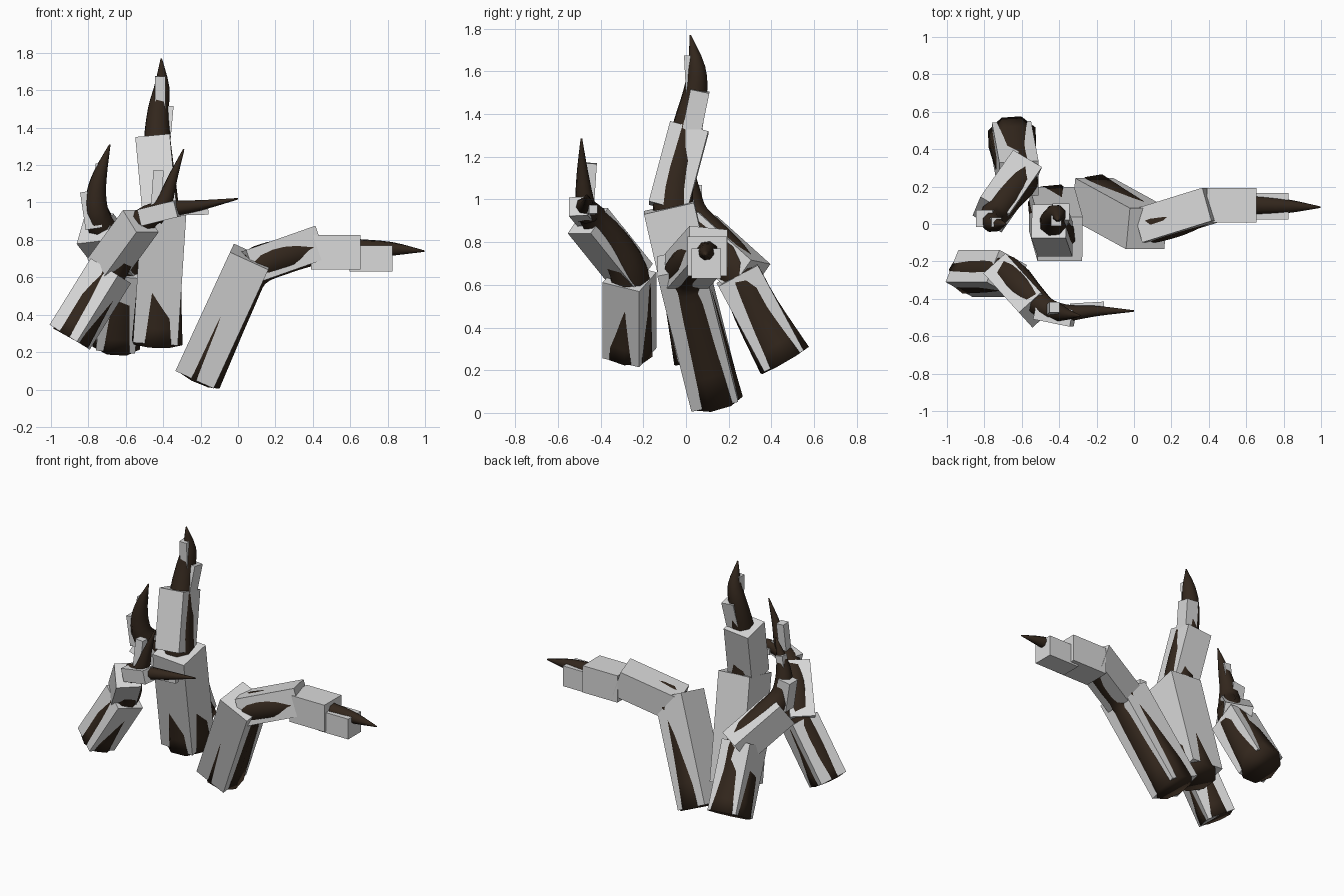
import bpy, bmesh, math
from mathutils import Vector as V


def material(name, rgb):
    m = bpy.data.materials.new(name)
    m.diffuse_color = (*rgb, 1)
    return m


GREY = material("grey block", (0.7, 0.7, 0.7))
BROWN = material("dark brown horn", (0.033, 0.02, 0.012))


def finish(name, bm, mat):
    bmesh.ops.recalc_face_normals(bm, faces=bm.faces)
    me = bpy.data.meshes.new(name)
    bm.to_mesh(me)
    bm.free()
    me.materials.append(mat)
    ob = bpy.data.objects.new(name, me)
    bpy.context.collection.objects.link(ob)
    return ob


def block(name, a, b, w, ref=(0, 1, 0)):
    """Square block of width w running from a to b; ref sets its roll."""
    a, b = V(a), V(b)
    d = (b - a).normalized()
    s = V(ref)
    s = (s - d * s.dot(d)).normalized() * w / 2
    t = d.cross(s)
    bm = bmesh.new()
    rings = [[bm.verts.new(c + i * s + j * t) for i, j in
              ((1, 1), (-1, 1), (-1, -1), (1, -1))] for c in (a, b)]
    for k in range(4):
        n = (k + 1) % 4
        bm.faces.new((rings[0][k], rings[0][n], rings[1][n], rings[1][k]))
    bm.faces.new(rings[0])
    bm.faces.new(rings[1])
    finish(name, bm, GREY)


def horn(name, pts, sides=8, steps=3):
    """Tapering smooth tube through (x, y, z, radius) points."""
    p = [V(q) for q in pts]
    p = [2 * p[0] - p[1]] + p + [2 * p[-1] - p[-2]]
    path = []
    for i in range(1, len(p) - 2):
        for k in range(steps):
            t = k / steps
            path.append(0.5 * (2 * p[i] + (p[i + 1] - p[i - 1]) * t
                        + (2 * p[i - 1] - 5 * p[i] + 4 * p[i + 1] - p[i + 2]) * t * t
                        + (3 * p[i] - p[i - 1] - 3 * p[i + 1] + p[i + 2]) * t ** 3))
    path.append(p[-2])
    bm = bmesh.new()
    rings, s = [], V((0.31, 1, 0.1))
    for i, q in enumerate(path):
        d = (path[min(i + 1, len(path) - 1)] - path[max(i - 1, 0)]).to_3d().normalized()
        s = (s - d * s.dot(d)).normalized()
        t = d.cross(s)
        r = max(q[3], 0.003)
        rings.append([bm.verts.new(q.to_3d() + r * (math.cos(u) * s + math.sin(u) * t))
                      for u in (2 * math.pi * k / sides for k in range(sides))])
    for r0, r1 in zip(rings, rings[1:]):
        for k in range(sides):
            n = (k + 1) % sides
            bm.faces.new((r0[k], r0[n], r1[n], r1[k]))
    bm.faces.new(rings[0])
    bm.faces.new(rings[-1])
    ob = finish(name, bm, BROWN)
    ob.data.shade_smooth()


# right digit, bent outwards
block("right_block_1", (-0.222, 0.135, 0.075), (0.07, -0.025, 0.71), 0.225)
block("right_block_2", (0.05, -0.01, 0.65), (0.42, 0.105, 0.78), 0.185)
block("right_block_3", (0.39, 0.1, 0.735), (0.655, 0.1, 0.735), 0.185)
block("right_block_4", (0.595, 0.095, 0.7), (0.825, 0.095, 0.7), 0.14)
horn("right_horn", [(-0.21, 0.145, 0.062, 0.128), (-0.02, 0.035, 0.48, 0.117),
                    (0.08, 0.0, 0.645, 0.105), (0.24, 0.03, 0.71, 0.096),
                    (0.42, 0.09, 0.745, 0.08), (0.63, 0.1, 0.752, 0.055),
                    (0.82, 0.095, 0.752, 0.038), (0.997, 0.09, 0.74, 0.004)])

# tall middle digit
block("middle_block_1", (-0.44, 0.08, 0.27), (-0.395, -0.08, 0.965), 0.24)
block("middle_block_2", (-0.42, -0.085, 0.96), (-0.455, 0.015, 1.335), 0.185)
block("middle_block_3", (-0.41, 0.02, 1.29), (-0.39, 0.065, 1.51), 0.09)
block("middle_block_4", (-0.415, 0.03, 1.45), (-0.415, 0.018, 1.675), 0.055)
horn("middle_horn", [(-0.432, 0.078, 0.25, 0.142), (-0.422, 0.015, 0.55, 0.124),
                     (-0.41, -0.05, 0.85, 0.108), (-0.415, -0.055, 1.05, 0.094),
                     (-0.432, 0.005, 1.33, 0.075), (-0.425, 0.043, 1.5, 0.06),
                     (-0.407, 0.05, 1.62, 0.043), (-0.41, 0.02, 1.77, 0.004)])

# rear left digit
block("rear_block_1", (-0.655, 0.455, 0.25), (-0.615, 0.24, 0.65), 0.21, (1, 0, 0))
block("rear_block_2", (-0.59, 0.3, 0.635), (-0.765, 0.05, 0.86), 0.18, (0.24, -0.1, 0))
block("rear_block_3", (-0.77, 0.03, 0.86), (-0.8, 0.03, 1.06), 0.09)
block("rear_block_4", (-0.76, 0.01, 1.0), (-0.735, 0.01, 1.205), 0.052)
horn("rear_horn", [(-0.652, 0.462, 0.248, 0.138), (-0.63, 0.33, 0.48, 0.117),
                   (-0.61, 0.235, 0.68, 0.1), (-0.68, 0.14, 0.8, 0.088),
                   (-0.75, 0.04, 0.92, 0.074), (-0.758, 0.012, 1.04, 0.057),
                   (-0.735, 0.0, 1.16, 0.038), (-0.685, 0.0, 1.31, 0.004)])

# front left digit, ending in two claws
block("front_block_1", (-0.9, -0.265, 0.28), (-0.68, -0.265, 0.635), 0.19,
      (0.068, 0.17, -0.042))
block("front_block_2", (-0.71, -0.25, 0.64), (-0.52, -0.46, 0.9), 0.16, (0.21, 0.19, 0))
block("front_block_3", (-0.52, -0.465, 0.92), (-0.325, -0.505, 0.968), 0.09)
block("front_block_upright", (-0.44, -0.46, 0.95), (-0.425, -0.445, 1.17), 0.055)
block("front_block_side", (-0.34, -0.445, 0.95), (-0.16, -0.435, 0.955), 0.04)
horn("front_horn_side", [(-0.895, -0.265, 0.275, 0.11), (-0.78, -0.265, 0.48, 0.104),
                         (-0.67, -0.27, 0.665, 0.096), (-0.58, -0.36, 0.82, 0.085),
                         (-0.47, -0.45, 0.93, 0.062), (-0.36, -0.475, 0.965, 0.045),
                         (-0.2, -0.465, 0.985, 0.028), (0.0, -0.465, 1.02, 0.004)])
horn("front_horn_upright", [(-0.45, -0.46, 0.92, 0.055), (-0.395, -0.475, 1.0, 0.045),
                            (-0.35, -0.485, 1.13, 0.027), (-0.29, -0.49, 1.285, 0.004)])
